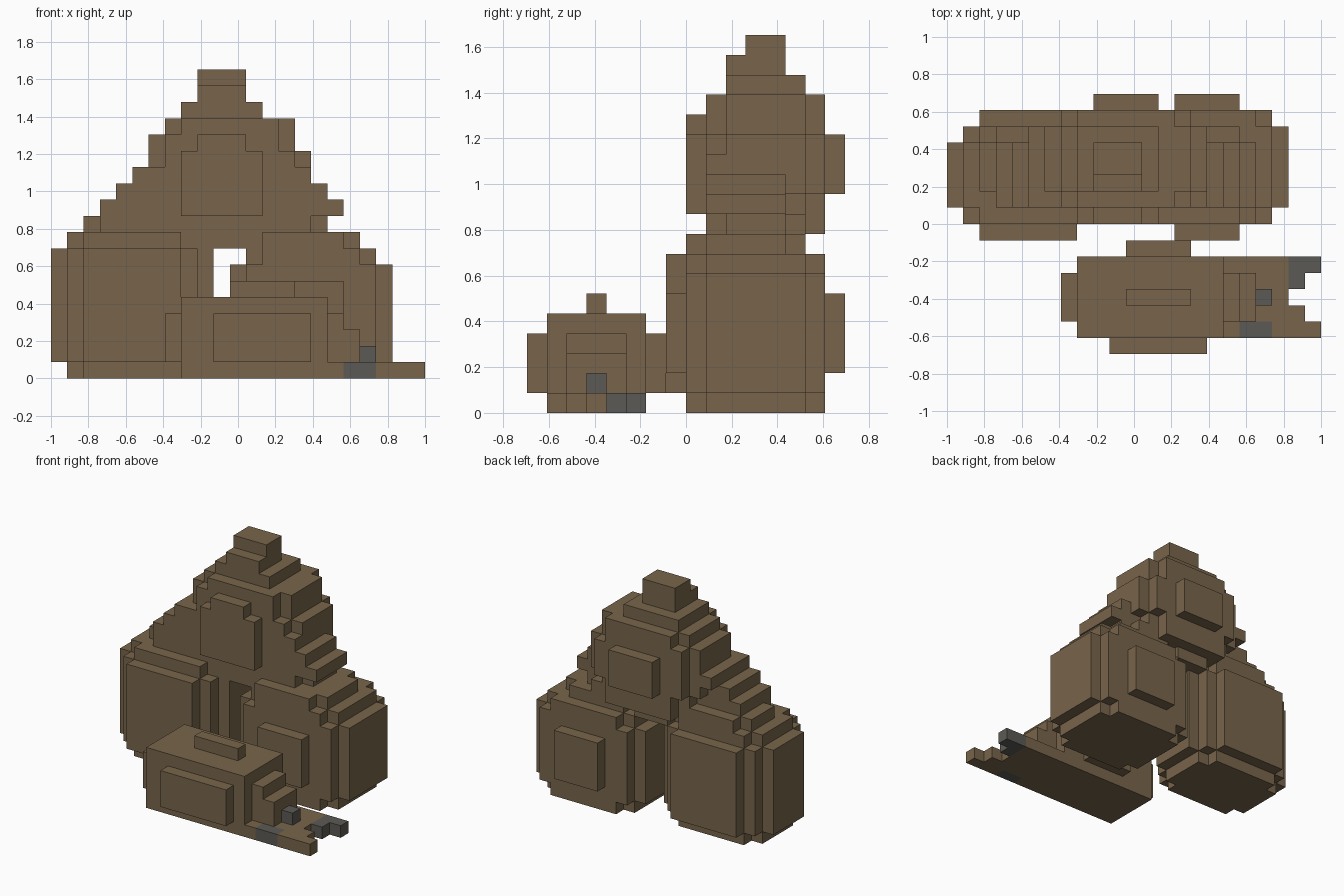
import bpy, bmesh
from mathutils import Vector

cube = bpy.data.objects.get("Cube")
if cube:
    bpy.data.objects.remove(cube, do_unlink=True)

UNIT = 2 / 23                        # edge of one block
ORIGIN = Vector((-1, -8 * UNIT, 0))  # corner of the block grid


def make_material(name, rgb):
    mat = bpy.data.materials.new(name)
    mat.use_nodes = True
    mat.diffuse_color = (*rgb, 1)
    bsdf = mat.node_tree.nodes["Principled BSDF"]
    bsdf.inputs["Base Color"].default_value = (*rgb, 1)
    bsdf.inputs["Roughness"].default_value = 0.9
    return mat


burlap = make_material("brown burlap", (0.188, 0.130, 0.070))
spill = make_material("grey contents", (0.107, 0.102, 0.089))


def blocks(layers):
    """Blocks filled by boxes (x0, x1, y0, y1, z0, z1, stepped corner size)."""
    filled = set()
    for x0, x1, y0, y1, z0, z1, corner in layers:
        for x in range(x0, x1):
            for y in range(y0, y1):
                inset = min(x - x0, x1 - 1 - x) + min(y - y0, y1 - 1 - y)
                if inset >= corner:
                    filled.update((x, y, z) for z in range(z0, z1))
    return filled


def build(name, filled, mat):
    """Skin the outside of a set of blocks and merge flat areas."""
    bm = bmesh.new()
    for cell in filled:
        for axis in range(3):
            for side in (0, 1):
                near = list(cell)
                near[axis] += 2 * side - 1
                if tuple(near) in filled:
                    continue
                u, v = (axis + 1) % 3, (axis + 2) % 3
                ring = [(0, 0), (1, 0), (1, 1), (0, 1)]
                corners = []
                for a, b in (ring if side else ring[::-1]):
                    p = Vector(cell)
                    p[axis] += side
                    p[u] += a
                    p[v] += b
                    corners.append(bm.verts.new(ORIGIN + p * UNIT))
                bm.faces.new(corners)
    bmesh.ops.remove_doubles(bm, verts=bm.verts, dist=UNIT / 100)
    bmesh.ops.dissolve_limit(bm, angle_limit=0.01, verts=bm.verts, edges=bm.edges)
    mesh = bpy.data.meshes.new(name)
    bm.to_mesh(mesh)
    bm.free()
    mesh.materials.append(mat)
    obj = bpy.data.objects.new(name, mesh)
    bpy.context.collection.objects.link(obj)


# Standing sack on the model's right
right_sack = blocks([
    (1, 9, 8, 14, 0, 1, 1),
    (0, 10, 7, 15, 1, 8, 2),
    (1, 9, 8, 14, 8, 9, 1),
])

# Standing sack on the model's left, with bulges front and back
left_sack = blocks([
    (12, 20, 8, 15, 0, 1, 1),
    (11, 21, 8, 15, 1, 7, 1),
    (14, 18, 7, 16, 2, 6, 0),
    (12, 20, 8, 15, 7, 8, 1),
    (12, 19, 8, 14, 8, 9, 1),
])

# Sack resting on the other two, sagging at the sides, tied at the top
top_sack = blocks([
    (9, 12, 9, 14, 8, 9, 0),
    (2, 17, 9, 14, 9, 10, 1),
    (3, 18, 9, 13, 10, 11, 0),
    (4, 17, 9, 13, 11, 12, 0),
    (5, 16, 9, 14, 12, 13, 0),
    (7, 15, 9, 15, 9, 11, 1),
    (6, 16, 9, 15, 11, 14, 1),
    (6, 15, 9, 15, 14, 15, 1),
    (8, 13, 8, 9, 10, 14, 0),
    (9, 12, 8, 9, 14, 15, 0),
    (9, 13, 15, 16, 11, 14, 0),
    (7, 15, 9, 15, 15, 16, 1),
    (8, 13, 10, 14, 16, 17, 0),
    (9, 12, 10, 13, 17, 18, 0),
    (9, 12, 11, 13, 18, 19, 0),
])

# Sack lying in front, narrowing to its neck
lying_sack = blocks([
    (8, 18, 1, 6, 0, 1, 0),
    (7, 18, 1, 6, 1, 4, 1),
    (10, 16, 0, 1, 1, 4, 0),
    (11, 15, 6, 7, 1, 4, 0),
    (18, 19, 2, 5, 1, 3, 0),
    (8, 17, 1, 6, 4, 5, 0),
    (11, 15, 3, 4, 5, 6, 0),
])

# Grey spilled pieces and the open mouth cloth around them
spilled = blocks([
    (18, 20, 1, 2, 0, 1, 0),
    (19, 20, 3, 4, 1, 2, 0),
    (21, 22, 4, 5, 0, 1, 0),
    (21, 23, 5, 6, 0, 1, 0),
])
mouth = blocks([
    (18, 21, 1, 6, 0, 1, 0),
    (21, 23, 1, 2, 0, 1, 0),
    (21, 22, 2, 3, 0, 1, 0),
]) - spilled

build("right_sack", right_sack, burlap)
build("left_sack", left_sack, burlap)
build("top_sack", top_sack, burlap)
build("lying_sack", lying_sack, burlap)
build("sack_mouth", mouth, burlap)
build("spilled_contents", spilled, spill)
